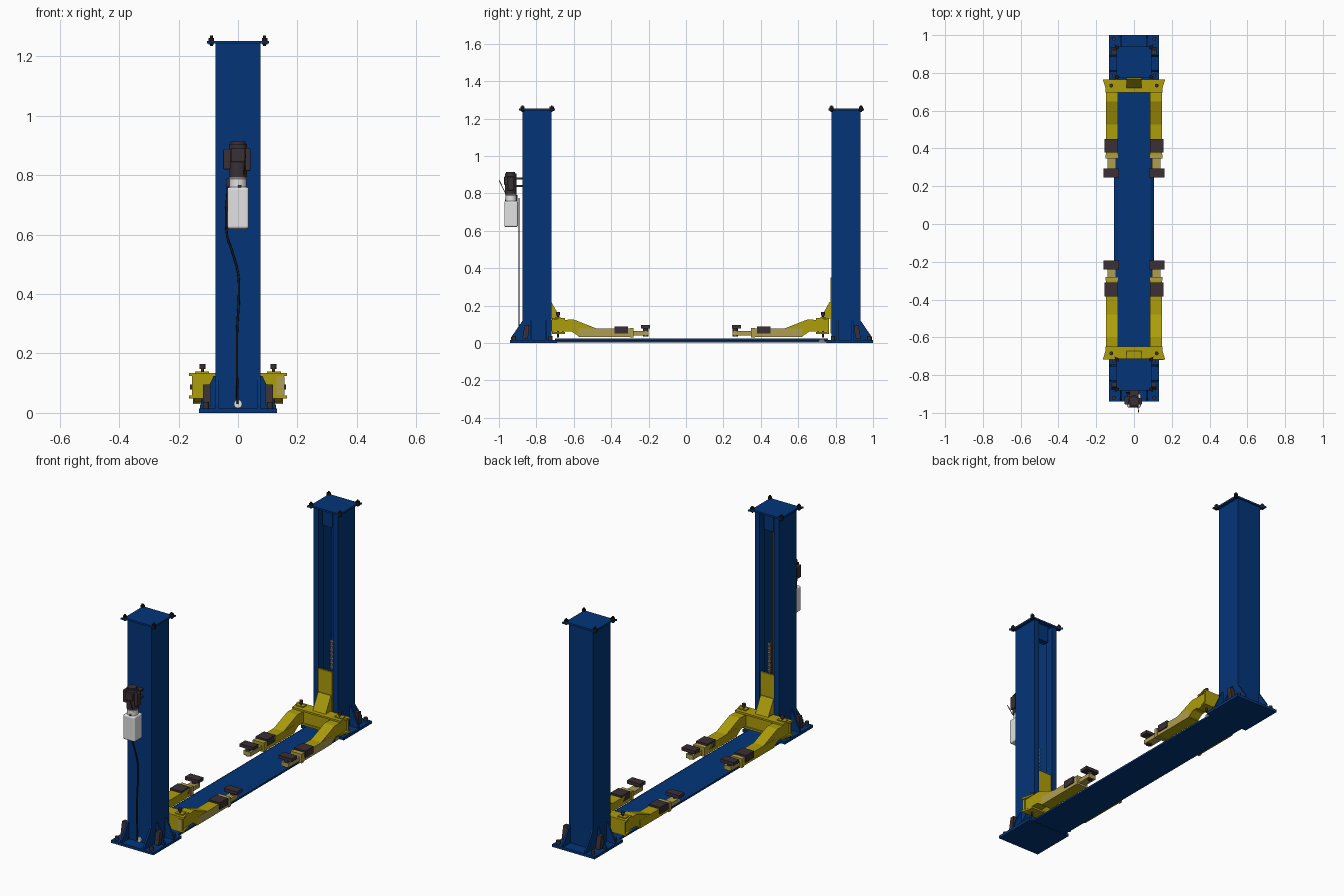
import bpy, bmesh, math
from mathutils import Vector

if "Cube" in bpy.data.objects:
    bpy.data.objects.remove(bpy.data.objects["Cube"])


def material(name, rgb):
    m = bpy.data.materials.new(name)
    m.diffuse_color = (*rgb, 1)
    m.use_nodes = True
    m.node_tree.nodes["Principled BSDF"].inputs["Base Color"].default_value = m.diffuse_color
    return m


BLUE = material("deep blue paint", (0.001, 0.036, 0.19))
YELLOW = material("yellow paint", (0.42, 0.34, 0.003))
TAN = material("pale ochre", (0.42, 0.34, 0.08))
DARK = material("dark rubber", (0.042, 0.029, 0.035))
BLACK = material("black hose", (0.012, 0.009, 0.009))
WHITE = material("white tank", (0.76, 0.76, 0.76))
GREY = material("chain grey", (0.22, 0.21, 0.20))
CY = 0.03  # middle between the two posts


def finish(name, bm, mat):
    bmesh.ops.recalc_face_normals(bm, faces=bm.faces)
    me = bpy.data.meshes.new(name)
    bm.to_mesh(me)
    bm.free()
    me.materials.append(mat)
    ob = bpy.data.objects.new(name, me)
    bpy.context.collection.objects.link(ob)
    return ob


def prism(name, pts, offset, mat):
    """Extrude a planar outline of 3D points along an offset."""
    bm = bmesh.new()
    f = bm.faces.new([bm.verts.new(p) for p in pts])
    r = bmesh.ops.extrude_face_region(bm, geom=[f])
    moved = [v for v in r["geom"] if isinstance(v, bmesh.types.BMVert)]
    bmesh.ops.translate(bm, verts=moved, vec=offset)
    return finish(name, bm, mat)


def box(name, x, y, z, mat, bevel=0):
    pts = [(x[0], y[0], z[0]), (x[1], y[0], z[0]), (x[1], y[1], z[0]), (x[0], y[1], z[0])]
    ob = prism(name, pts, (0, 0, z[1] - z[0]), mat)
    if bevel:
        b = ob.modifiers.new("bevel", "BEVEL")
        b.width, b.segments = bevel, 3
    return ob


def rod(name, a, b, r, mat, n=12):
    a, b = Vector(a), Vector(b)
    bm = bmesh.new()
    bmesh.ops.create_cone(bm, cap_ends=True, segments=n, radius1=r, radius2=r, depth=(b - a).length)
    bm.transform((b - a).to_track_quat("Z", "Y").to_matrix().to_4x4())
    bmesh.ops.translate(bm, verts=bm.verts, vec=(a + b) / 2)
    for f in bm.faces:
        f.smooth = len(f.verts) == 4
    for e in bm.edges:
        e.smooth = all(len(f.verts) == 4 for f in e.link_faces)
    return finish(name, bm, mat)


def arm(tag, m, Y, k):
    """One swing arm; m mirrors across x, k slides the stored pad and collar."""
    def X(a, b):
        return sorted((m * a, m * b))
    # cranked neck and straight outer arm
    neck = [(.735, .06), (.735, .122), (.63, .125), (.51, .078), (.51, .033), (.60, .033), (.64, .06)]
    prism(tag + "_arm_neck", [(m * .085, Y(d), z) for d, z in neck], (m * .063, 0, 0), YELLOW)
    outer = box(tag + "_outer_arm", X(.084, .149), (Y(.31 + k), Y(.605)), (.033, .078), YELLOW)
    outer.data.materials.append(TAN)
    for p in outer.data.polygons:
        if m > 0 and p.normal.x > .9:
            p.material_index = 1
    box(tag + "_arm_collar", X(.082, .152), (Y(.31 + k), Y(.33 + k)), (.03, .081), TAN)
    box(tag + "_inner_arm", X(.095, .14), (Y(.23), Y(.35)), (.04, .063), TAN)
    box(tag + "_spare_pad", X(.084, .155), (Y(.341 + k), Y(.413 + k)), (.05, .088), DARK)
    # lifting pad on its screw
    box(tag + "_lift_pad", X(.08, .162), (Y(.222 + k / 3), Y(.27 + k / 3)), (.078, .096), DARK)
    rod(tag + "_pad_screw", (m * .12, Y(.245), .035), (m * .12, Y(.245), .08), .014, DARK)
    # pivot pin with knob
    rod(tag + "_pivot_pin", (m * .12, Y(.715), .03), (m * .12, Y(.715), .15), .005, DARK)
    rod(tag + "_pin_knob", (m * .12, Y(.715), .148), (m * .12, Y(.715), .165), .010, DARK)
    box(tag + "_arm_lock", X(.098, .145), (Y(.70), Y(.73)), (.134, .14), YELLOW)


def station(tag, s, shift):
    """Post with base, top plate, carriage and arms; d grows outward."""
    def P(d):
        return CY + s * d

    def Q(d):
        return CY + s * (d - .006)

    def Y(d):
        return CY + s * (d + shift)
    # lipped channel post, open toward the middle
    outer = [(.045, .80), (.045, .755), (.075, .755), (.075, .91)]
    inner = [(.067, .902), (.067, .763), (.053, .763), (.053, .80)]
    ring = outer + [(-x, d) for x, d in outer[::-1]] + [(-x, d) for x, d in inner[::-1]] + inner
    prism(tag + "_post", [(x, Q(d), .012) for x, d in ring], (0, 0, 1.233), BLUE)
    # base plate with gussets and anchors
    box(tag + "_base_plate", (-.132, .132), (P(.72), P(.97)), (0, .015), BLUE)
    for m in (-1, 1):
        x0 = m * .075
        prism(tag + "_outer_gusset", [(x0, P(.90), .015), (x0, P(.90), .125), (x0, P(.965), .03),
                                      (x0, P(.965), .015)], (-m * .01, 0, 0), BLUE)
        for d in (.775, .855):
            prism(tag + "_side_gusset", [(m * .07, P(d), .015), (m * .07, P(d), .125),
                                         (m * .082, P(d), .125), (m * .128, P(d), .025),
                                         (m * .128, P(d), .015)], (0, s * .01, 0), BLUE)
        # leaning dark anchor block and floor bolts
        prism(tag + "_anchor_block", [(m * .092, P(.875), .025), (m * .092, P(.905), .025),
                                      (m * .092, P(.892), .095), (m * .092, P(.868), .095)],
              (m * .026, 0, 0), DARK)
        for d in (.755, .95):
            rod(tag + "_floor_bolt", (m * .108, P(d), .012), (m * .108, P(d), .036), .011, DARK, 6)
    # top plate with waisted edges and corner bolts
    plan = [(-.105, .737), (-.08, .748), (.08, .748), (.105, .737), (.092, .765), (.092, .90),
            (.105, .928), (.08, .917), (-.08, .917), (-.105, .928), (-.092, .90), (-.092, .765)]
    prism(tag + "_top_plate", [(x, Q(d), 1.243) for x, d in plan], (0, 0, .01), BLUE)
    for x in (-.09, .09):
        for d in (.754, .911):
            rod(tag + "_top_bolt", (x, Q(d), 1.235), (x, Q(d), 1.27), .005, BLACK)
            rod(tag + "_top_nut", (x, Q(d), 1.240), (x, Q(d), 1.263), .011, BLACK, 6)
    # cylinder, chain and hanging bracket inside the channel
    rod(tag + "_cylinder", (.012, P(.83), .02), (.012, P(.83), 1.2), .012, DARK)
    box(tag + "_chain_bracket", (-.03, .03), (P(.765), P(.80)), (1.15, 1.243), BLUE)
    for i in range(14):
        w = .009 if i % 2 else .006
        box(tag + "_chain_link", (.012 - w, .012 + w), (P(.785), P(.795)), (.34 + i * .012, .35 + i * .012), GREY)
    # carriage
    edge = [(-.165, .747), (-.152, .705), (-.15, .678), (.15, .678), (.152, .705), (.165, .747)]
    for z in (.048, .124):
        prism(tag + "_carriage_plate", [(x, Y(d), z) for x, d in edge], (0, 0, .01), YELLOW)
    box(tag + "_carriage_rear_web", (-.155, .155), (Y(.737), Y(.747)), (.05, .13), YELLOW)
    box(tag + "_carriage_front_web", (-.085, .085), (Y(.686), Y(.694)), (.05, .13), YELLOW)
    box(tag + "_carriage_upright", (-.043, .043), (Y(.755), Y(.765)), (.05, .35), YELLOW)
    prism(tag + "_carriage_brace", [(-.04, Y(.76), .13), (-.04, Y(.70), .13), (-.04, Y(.75), .22),
                                    (-.04, Y(.76), .22)], (.08, 0, 0), YELLOW)
    box(tag + "_brace_latch", (-.04, .04), (Y(.715), Y(.74)), (.134, .139), DARK)
    for m, side in ((-1, "_left"), (1, "_right")):
        arm(tag + side, m, Y, .02 if s > 0 else 0)


station("front", -1, 0)
station("rear", 1, -.012)
box("carriage_end_plate", (.13, .157), (-.72, -.716), (.06, .122), TAN)

# floor bridge with chamfered long edges and a grey end clip
prism("floor_bridge", [(-.107, -.70, .002), (-.107, -.70, .012), (-.088, -.70, .025), (.088, -.70, .025),
                       (.107, -.70, .012), (.107, -.70, .002)], (0, 1.46, 0), BLUE)
box("bridge_end_clip", (.104, .109), (.71, .74), (.004, .022), GREY)

# power unit: motor, neck, tank and brackets
rod("motor_body", (0, -.938, .795), (0, -.938, .905), .031, DARK, 20)
rod("motor_cap", (0, -.938, .905), (0, -.938, .913), .025, DARK, 20)
box("motor_switch_box", (-.05, -.022), (-.955, -.912), (.82, .888), DARK, .004)
box("motor_capacitor", (.022, .042), (-.955, -.92), (.815, .89), DARK, .004)
box("motor_terminal_box", (-.024, .024), (-.972, -.94), (.845, .89), DARK, .004)
for z in (.835, .875):
    box("motor_bracket", (-.025, .025), (-.915, -.872), (z, z + .01), DARK)
rod("pump_neck", (0, -.935, .755), (0, -.935, .788), .029, WHITE, 16)
rod("pump_flange", (0, -.935, .786), (0, -.935, .797), .03, GREY, 16)
box("oil_tank", (-.036, .036), (-.971, -.899), (.620, .76), WHITE, .008)
rod("tank_cap", (.005, -.96, .758), (.005, -.96, .768), .007, DARK)
rod("release_lever", (.02, -.965, .80), (.025, -.998, .868), .002, DARK, 8)
box("valve_block", (-.038, -.024), (-.93, -.90), (.76, .79), DARK)

# hydraulic hose down the front post
curve = bpy.data.curves.new("hydraulic_hose", "CURVE")
curve.dimensions = "3D"
curve.bevel_depth, curve.bevel_resolution = .0038, 2
path = [(-.034, .775), (-.037, .60), (-.02, .545), (0, .47), (.003, .40), (-.003, .27), (-.002, .03)]
sp = curve.splines.new("BEZIER")
sp.bezier_points.add(len(path) - 1)
for bp, (x, z) in zip(sp.bezier_points, path):
    bp.co = (x, -.893, z)
    bp.handle_left_type = bp.handle_right_type = "AUTO"
curve.materials.append(BLACK)
bpy.context.collection.objects.link(bpy.data.objects.new("hydraulic_hose", curve))
# pale grommet where the hose enters the post
rod("hose_grommet", (0, -.882, .03), (0, -.873, .03), .014, WHITE, 16)
